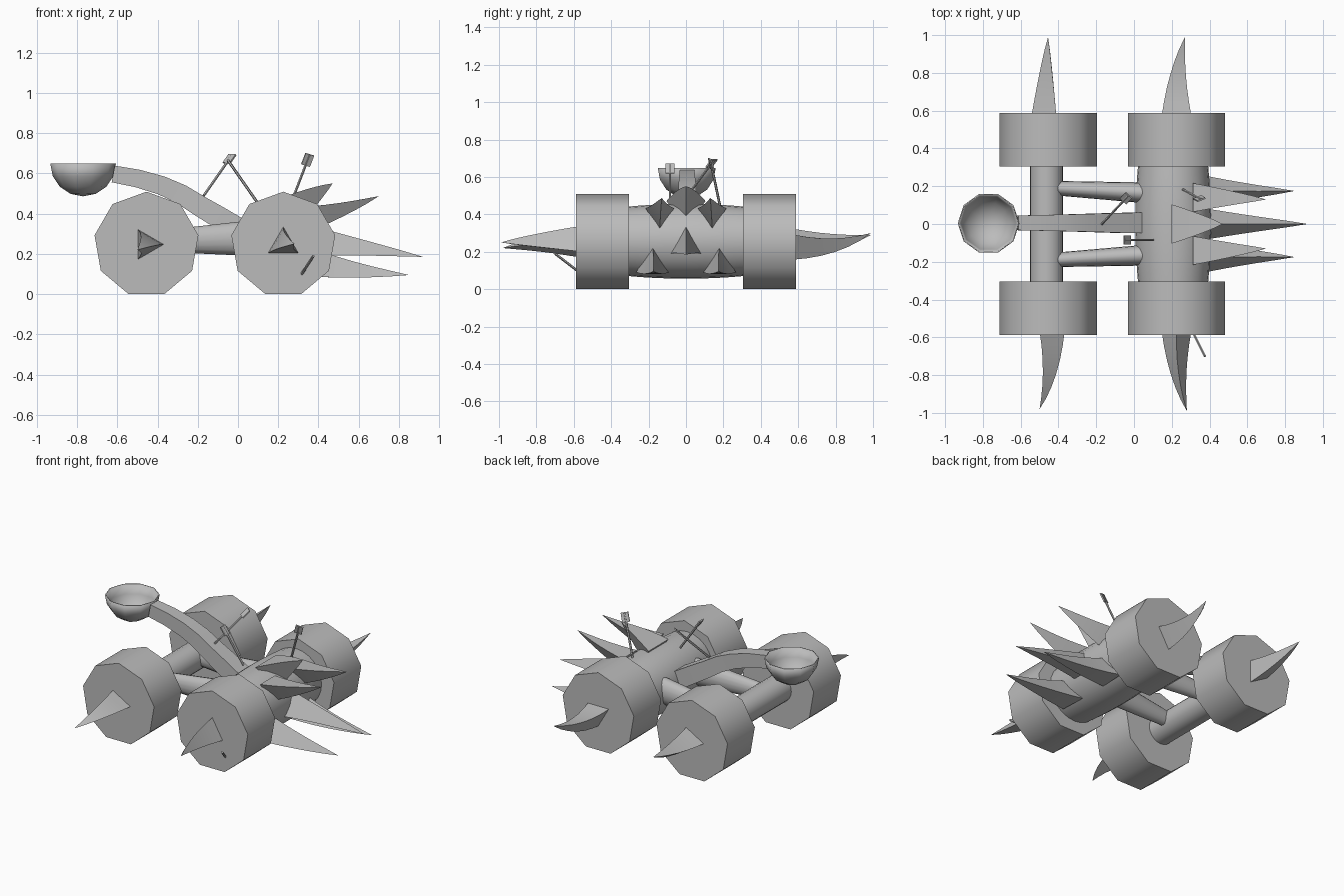
import bpy, bmesh, math
from math import pi, cos, sin, sqrt
from mathutils import Vector

if "Cube" in bpy.data.objects:
    bpy.data.objects.remove(bpy.data.objects["Cube"], do_unlink=True)

grey = bpy.data.materials.new("plain_grey")
grey.use_nodes = True
COLOUR = (0.5, 0.5, 0.5, 1)
grey.diffuse_color = COLOUR
grey.node_tree.nodes["Principled BSDF"].inputs["Base Color"].default_value = COLOUR


def tube(name, path, sizes, sides, up=(0, 0, 1), phase=pi / 2, caps=True, smooth=45):
    """Loft rings of (width, height) half sizes along a path."""
    path = [Vector(p) for p in path]
    bm = bmesh.new()
    rings = []
    for i, c in enumerate(path):
        t = (path[min(i + 1, len(path) - 1)] - path[max(i - 1, 0)]).normalized()
        side = t.cross(Vector(up)).normalized()
        top = side.cross(t)
        w, h = sizes[i]
        rings.append([bm.verts.new(c + side * w * cos(phase + 2 * pi * k / sides)
                                   + top * h * sin(phase + 2 * pi * k / sides))
                      for k in range(sides)])
    for a, b in zip(rings, rings[1:]):
        for k in range(sides):
            n = (k + 1) % sides
            bm.faces.new((a[k], a[n], b[n], b[k]))
    if caps:
        bm.faces.new(rings[0])
        bm.faces.new(rings[-1])
    bmesh.ops.remove_doubles(bm, verts=bm.verts, dist=0.0005)
    bmesh.ops.recalc_face_normals(bm, faces=bm.faces)
    mesh = bpy.data.meshes.new(name)
    bm.to_mesh(mesh)
    bm.free()
    obj = bpy.data.objects.new(name, mesh)
    bpy.context.collection.objects.link(obj)
    mesh.materials.append(grey)
    bpy.ops.object.select_all(action='DESELECT')
    obj.select_set(True)
    bpy.context.view_layer.objects.active = obj
    bpy.ops.object.shade_smooth_by_angle(angle=math.radians(smooth))
    return obj


def spike(name, base, bend, tip, r, phase=pi / 2):
    """Three-sided horn that follows a bent path to a point."""
    base, bend, tip = Vector(base), Vector(bend), Vector(tip)
    steps = [i / 6 for i in range(7)]
    path = [base * (1 - t) ** 2 + bend * 2 * t * (1 - t) + tip * t * t for t in steps]
    sizes = [(r * (1 - t) ** 0.9,) * 2 for t in steps]
    tube(name, path, sizes, 3, phase=phase, smooth=60)


def arrow(name, foot, end, across=None):
    """Thin shaft, with a flat vane near the end when a direction is given."""
    foot, end = Vector(foot), Vector(end)
    tube(name + "_shaft", [foot, end], [(0.007, 0.007)] * 2, 6)
    if across:
        d = (end - foot).normalized()
        tube(name + "_vane", [end - d * 0.055, end + d * 0.005],
             [(0.006, 0.033)] * 2, 4, up=across, phase=pi / 4)


REAR, FRONT, AXIS = -0.455, 0.225, 0.247

# Nine-sided wheels
for end, x in (("rear", REAR), ("front", FRONT)):
    for side, s in (("left", 1), ("right", -1)):
        tube(f"{end}_{side}_wheel", [(x, s * 0.305, AXIS), (x, s * 0.588, AXIS)],
             [(0.262, 0.262)] * 2, 9)

# Hub spikes
spike("rear_back_spike", (REAR, 0.57, AXIS), (REAR, 0.8, 0.24), (REAR, 0.99, 0.29), 0.088, pi)
spike("front_back_spike", (FRONT, 0.57, AXIS), (0.22, 0.8, 0.22), (0.27, 0.99, 0.3), 0.09, -pi / 2)
spike("rear_near_spike", (REAR, -0.57, AXIS), (-0.44, -0.8, 0.25), (-0.5, -0.98, 0.22), 0.088, pi)
spike("front_near_spike", (FRONT, -0.57, AXIS), (0.22, -0.8, 0.25), (0.28, -0.99, 0.25), 0.09)

# Rear axle and bulging front drum
tube("rear_axle", [(-0.463, -0.31, 0.25), (-0.463, 0.31, 0.25)], [(0.088, 0.088)] * 2, 20)
ys = [-0.32 + 0.08 * i for i in range(9)]
tube("front_drum", [(0.207, y, 0.256) for y in ys],
     [(0.2 - 0.15 * y * y,) * 2 for y in ys], 24)

# Connecting rods
for side, s in (("left", 1), ("right", -1)):
    tube(side + "_rod", [(-0.42, s * 0.19, 0.262), (0.06, s * 0.165, 0.278)],
         [(0.038, 0.05), (0.055, 0.088)], 16)

# Horns on the drum
spike("middle_horn", (0.36, 0, 0.24), (0.58, 0, 0.225), (0.92, 0, 0.185), 0.1)
spike("top_horn", (0.23, 0, 0.42), (0.36, 0, 0.5), (0.47, 0, 0.55), 0.12, -pi / 2)
for side, s in (("left", 1), ("right", -1)):
    spike(side + "_lower_horn", (0.33, s * 0.18, 0.14), (0.55, s * 0.17, 0.1),
          (0.85, s * 0.175, 0.095), 0.1)
    spike(side + "_upper_horn", (0.32, s * 0.14, 0.39), (0.5, s * 0.14, 0.42),
          (0.7, s * 0.13, 0.487), 0.088, -pi / 2)

# Curved throwing arm of square section
arm = [(0.04, 0.3), (-0.1, 0.385), (-0.185, 0.435), (-0.28, 0.495), (-0.38, 0.54), (-0.5, 0.575), (-0.62, 0.597)]
tube("throwing_arm", [(x, 0.006, z) for x, z in arm],
     [((0.055 - 0.0027 * i) * sqrt(2), (0.057 - 0.0025 * i) * sqrt(2)) for i in range(7)],
     4, phase=pi / 4)

# Open bowl
angles = [pi / 2 * i / 4 for i in range(5)]
bowl = tube("bowl", [(-0.77, 0.004, 0.648 - 0.162 * cos(a)) for a in angles],
            [(0.163 * sin(a),) * 2 for a in angles], 10, up=(0, 1, 0), phase=0, caps=False)
shell = bowl.modifiers.new("thickness", 'SOLIDIFY')
shell.thickness = 0.006

# Stuck arrows
arrow("low_arrow", (0.1, -0.085, 0.45), (-0.05, -0.085, 0.665), (0, 1, 0))
arrow("arm_arrow", (-0.17, 0, 0.49), (-0.03, 0.15, 0.69), (1, -0.8, 0))
arrow("drum_arrow", (0.255, 0.185, 0.43), (0.355, 0.13, 0.69), (1, 0.3, 0))
arrow("wheel_arrow", (0.31, -0.57, 0.09), (0.375, -0.7, 0.19))
